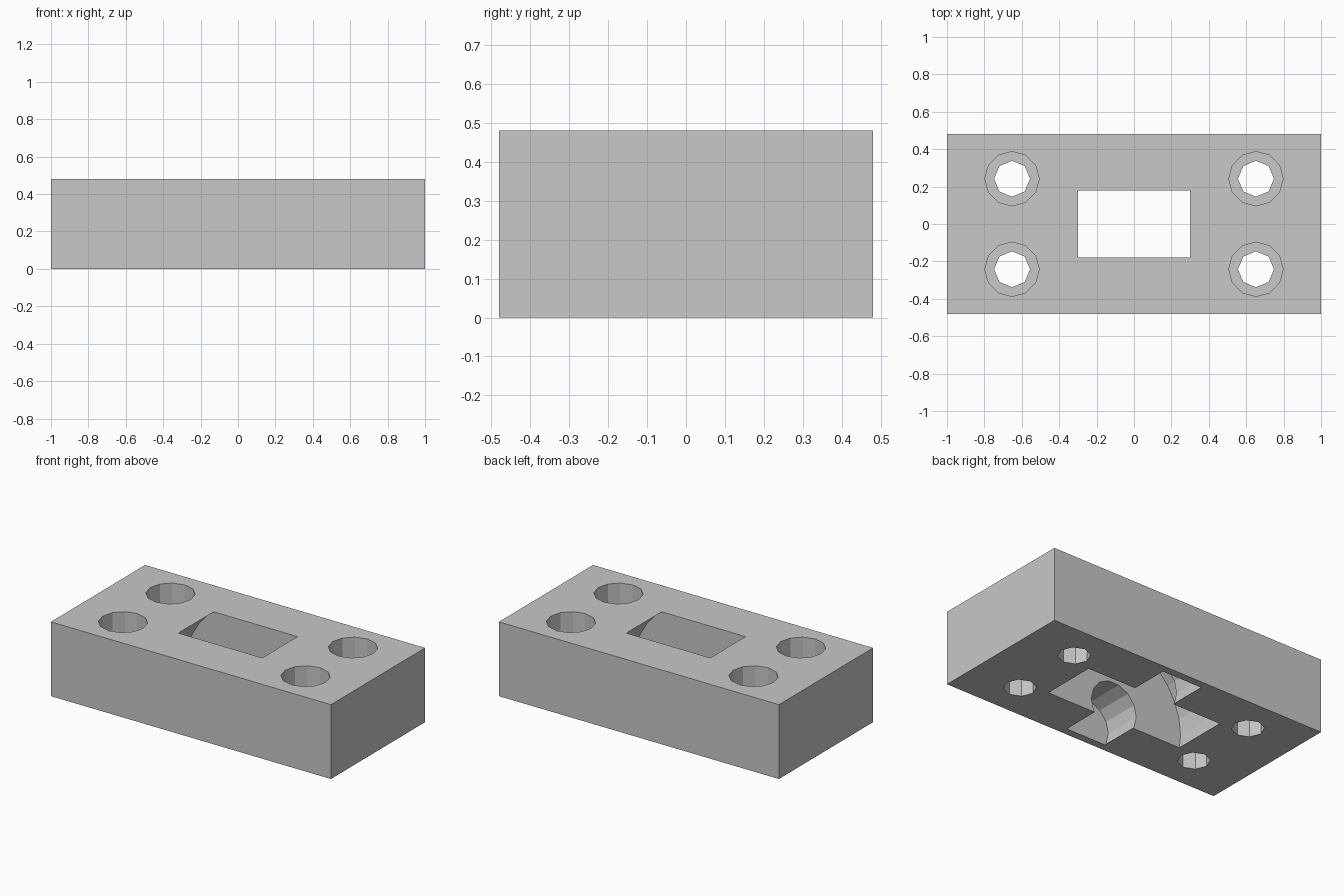
import bpy
import math
from mathutils import Matrix

default = bpy.data.objects.get("Cube")
if default:
    bpy.data.objects.remove(default, do_unlink=True)

LENGTH, WIDTH, HEIGHT = 2.0, 0.96, 0.48
AXLE_Z = 0.083

# Single plain grey
grey = bpy.data.materials.new("plain_grey")
grey.use_nodes = True
colour = (0.58, 0.58, 0.58, 1.0)
grey.diffuse_color = colour
grey.node_tree.nodes["Principled BSDF"].inputs["Base Color"].default_value = colour

# Mounting block
bpy.ops.mesh.primitive_cube_add(size=1, location=(0, 0, HEIGHT / 2))
block = bpy.context.object
block.name = "mounting_block"
block.data.transform(Matrix.Diagonal((LENGTH, WIDTH, HEIGHT, 1)))
block.data.materials.append(grey)


def cut(name, sides, radius, depth, location, along_y=False):
    """Subtract a prism with a corner on the x axis from the block."""
    bpy.ops.mesh.primitive_cylinder_add(vertices=sides, radius=radius, depth=depth)
    cutter = bpy.context.object
    cutter.name = name
    # Turn the prism so that one corner points along +x
    cutter.data.transform(Matrix.Rotation(math.pi / 2, 4, "Z"))
    if along_y:
        cutter.data.transform(Matrix.Rotation(math.pi / 2, 4, "X"))
    cutter.data.transform(Matrix.Translation(location))
    cutter.data.materials.append(grey)
    cutter.hide_render = True
    modifier = block.modifiers.new(name, "BOOLEAN")
    modifier.operation = "DIFFERENCE"
    modifier.solver = "EXACT"
    modifier.object = cutter
    bpy.context.view_layer.objects.active = block
    bpy.ops.object.modifier_apply(modifier=name)
    bpy.data.objects.remove(cutter, do_unlink=True)


# Wheel slot through the block and axle groove in the underside
cut("wheel_slot", 30, 0.5, 0.36, (0, 0, AXLE_Z), along_y=True)
cut("axle_groove", 14, 0.168, 0.86, (0, 0, AXLE_Z), along_y=True)

# Four counterbored screw holes
FLOOR = 0.19
for x in (-0.652, 0.652):
    for y in (-0.242, 0.242):
        cut("screw_hole", 8, 0.096, 2, (x, y, 0))
        cut("screw_head_recess", 12, 0.145, 1, (x, y, FLOOR + 0.5))

for polygon in block.data.polygons:
    polygon.use_smooth = False
